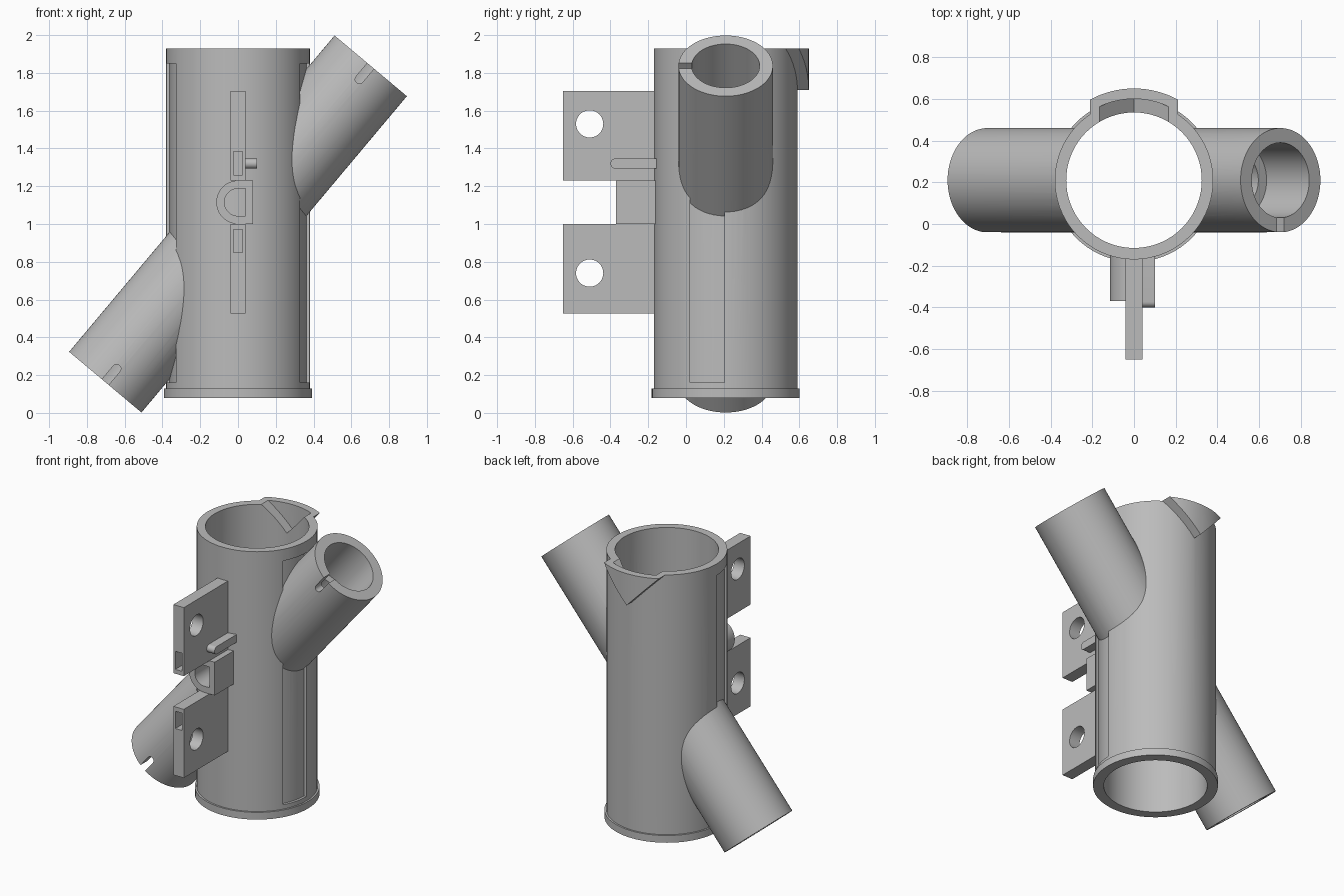
import bpy, bmesh
from math import sin, cos, pi, radians, asin
from mathutils import Matrix, Vector

cube = bpy.data.objects.get("Cube")
if cube:
    bpy.data.objects.remove(cube, do_unlink=True)

SEG = 72
CY = 0.21            # y of the main tube axis
MID = 1.0            # height where the branch axes cross
TOP, BOTTOM = 1.93, 0.08
R_OUT, R_IN = 0.38, 0.325
TILT = radians(40)
B_END = 1.093        # branch length from the crossing point

grey = bpy.data.materials.new("plain_grey")
grey.use_nodes = True
grey.diffuse_color = (0.5, 0.5, 0.5, 1)
grey.node_tree.nodes["Principled BSDF"].inputs["Base Color"].default_value = (0.5, 0.5, 0.5, 1)
cutters = []


def finish(name, bm, cutter=False):
    bmesh.ops.recalc_face_normals(bm, faces=bm.faces)
    mesh = bpy.data.meshes.new(name)
    bm.to_mesh(mesh)
    bm.free()
    mesh.materials.append(grey)
    obj = bpy.data.objects.new(name, mesh)
    bpy.context.scene.collection.objects.link(obj)
    if cutter:
        obj.hide_render = True
        cutters.append(obj)
    return obj


def prism(name, points, axis, a, b, cutter=False, matrix=Matrix()):
    """Extrude a 2D outline along one axis from a to b."""
    place = {"x": lambda u, v, w: (w, u, v),
             "y": lambda u, v, w: (u, w, v),
             "z": lambda u, v, w: (u, v, w)}[axis]
    bm = bmesh.new()
    low = [bm.verts.new(matrix @ Vector(place(u, v, a))) for u, v in points]
    high = [bm.verts.new(matrix @ Vector(place(u, v, b))) for u, v in points]
    bm.faces.new(low)
    bm.faces.new(high)
    n = len(points)
    for i in range(n):
        j = (i + 1) % n
        bm.faces.new((low[i], low[j], high[j], high[i]))
    return finish(name, bm, cutter)


def lathe(name, profile, matrix):
    """Spin a closed (radius, height) profile into a ring solid."""
    bm = bmesh.new()
    rings = []
    for k in range(SEG):
        t = 2 * pi * k / SEG
        rings.append([bm.verts.new(matrix @ Vector((r * cos(t), r * sin(t), z))) for r, z in profile])
    n = len(profile)
    for k in range(SEG):
        p, q = rings[k], rings[(k + 1) % SEG]
        for i in range(n):
            j = (i + 1) % n
            bm.faces.new((p[i], q[i], q[j], p[j]))
    return finish(name, bm)


def arc(cx, cy, r, start, end, n):
    return [(cx + r * cos(start + (end - start) * i / n),
             cy + r * sin(start + (end - start) * i / n)) for i in range(n + 1)]


def circle(cx, cy, r, n=SEG):
    return arc(cx, cy, r, 0, 2 * pi, n)[:-1]


def box(u0, u1, v0, v1):
    return [(u0, v0), (u1, v0), (u1, v1), (u0, v1)]


def boolean(obj, tool, operation="DIFFERENCE"):
    mod = obj.modifiers.new("cut", "BOOLEAN")
    mod.operation, mod.solver, mod.object = operation, "EXACT", tool
    bpy.context.view_layer.update()
    result = bpy.data.meshes.new_from_object(
        obj.evaluated_get(bpy.context.evaluated_depsgraph_get()))
    obj.modifiers.clear()
    obj.data = result


def wedge(half, apex):
    """Downward triangle with the given half width at the rim."""
    wide = half * (2.0 - apex) / (TOP - apex)
    return [(0, apex), (wide, 2.0), (-wide, 2.0)]


parts = []

# Main tube with its base lip
tube = lathe("main_tube", [(R_IN, BOTTOM), (0.392, BOTTOM), (0.392, 0.13), (R_OUT, 0.13),
                           (R_OUT, TOP), (R_IN, TOP)], Matrix.Translation((0, CY, 0)))
parts.append(tube)

# Shallow recesses in both sides of the main tube
for s in (1, -1):
    lo, hi = -0.19, -0.005
    outline = (arc(0, CY, 0.362, asin(lo / 0.362), asin(hi / 0.362), 8)
               + arc(0, CY, 0.42, asin(hi / 0.42), asin(lo / 0.42), 8))
    boolean(tube, prism("recess_cutter", [(s * x, y) for x, y in outline], "z", 0.16, 1.85, True))

# Two slanted branches, each with a stepped bore and a slot at the mouth
trim = prism("trim_cutter", circle(0, CY, 0.35), "z", -0.5, 2.5, True)
for name, turn in (("upper_branch", TILT), ("lower_branch", TILT + pi)):
    m = Matrix.Translation((0, CY, MID)) @ Matrix.Rotation(turn, 4, "Y")
    branch = lathe(name, [(0.128, 0.2), (0.25, 0.2), (0.25, B_END), (0.18, B_END),
                          (0.18, 0.775), (0.128, 0.775)], m)
    slot = arc(0, 1.0, 0.023, pi, 2 * pi, 10) + [(0.023, 1.2), (-0.023, 1.2)]
    boolean(branch, prism("slot_cutter", slot, "y", -0.3, -0.1, True, m))
    boolean(branch, trim)
    boolean(tube, prism("bore_cutter", circle(0, 0, 0.128), "z", 0.2, 1.0, True, m))
    boolean(tube, prism("socket_cutter", circle(0, 0, 0.18), "z", 0.775, 1.0, True, m))
    parts.append(branch)

# Pouring spout on the back of the rim
spout = prism("spout", arc(0, CY, 0.44, radians(50), radians(130), 24)
              + arc(0, CY, 0.36, radians(130), radians(50), 24), "z", 1.6, TOP)
boolean(spout, prism("spout_shape", wedge(0.21, 1.71), "y", 0.2, 0.8, True), "INTERSECT")
groove = prism("groove_cutter", wedge(0.165, 1.757), "y", 0.25, 0.8, True)
boolean(groove, prism("groove_limit", circle(0, CY, 0.39), "z", 1.5, 2.2, True), "INTERSECT")
boolean(spout, groove)
boolean(tube, groove)
parts.append(spout)

# Mounting plates with a bolt hole and a small front pocket
for name, z0, z1, hole_z, p0, p1 in (("upper_plate", 1.23, 1.705, 1.53, 1.26, 1.385),
                                     ("lower_plate", 0.525, 1.0, 0.74, 0.85, 0.97)):
    plate = prism(name, box(-0.65, -0.15, z0, z1), "x", -0.04, 0.04)
    boolean(plate, prism("bolt_cutter", circle(-0.51, hole_z, 0.072, 40), "x", -0.2, 0.2, True))
    boolean(plate, prism("pocket_cutter", box(-0.025, 0.025, p0, p1), "y", -0.8, -0.55, True))
    parts.append(plate)

# Rounded catch between the plates
catch = prism("catch_block", arc(0, 1.115, 0.115, pi / 2, 3 * pi / 2, 24)
              + [(0.08, 1.0), (0.08, 1.23)], "y", -0.37, -0.14)
boolean(catch, prism("catch_cutter", arc(0, 1.115, 0.072, pi / 2, 3 * pi / 2, 24)
                     + [(0.04, 1.043), (0.04, 1.187)], "y", -0.5, -0.05, True))
parts.append(catch)

# Round-ended peg beside the upper plate
peg = arc(-0.373, 1.32, 0.027, pi / 2, 3 * pi / 2, 12) + [(-0.14, 1.293), (-0.14, 1.347)]
parts.append(prism("side_peg", peg, "x", 0.03, 0.1))

for c in cutters:
    bpy.data.objects.remove(c, do_unlink=True)

# Smooth round surfaces, keep hard edges
bpy.ops.object.select_all(action="DESELECT")
for p in parts:
    p.select_set(True)
bpy.context.view_layer.objects.active = tube
bpy.ops.object.shade_smooth_by_angle(angle=radians(30))
